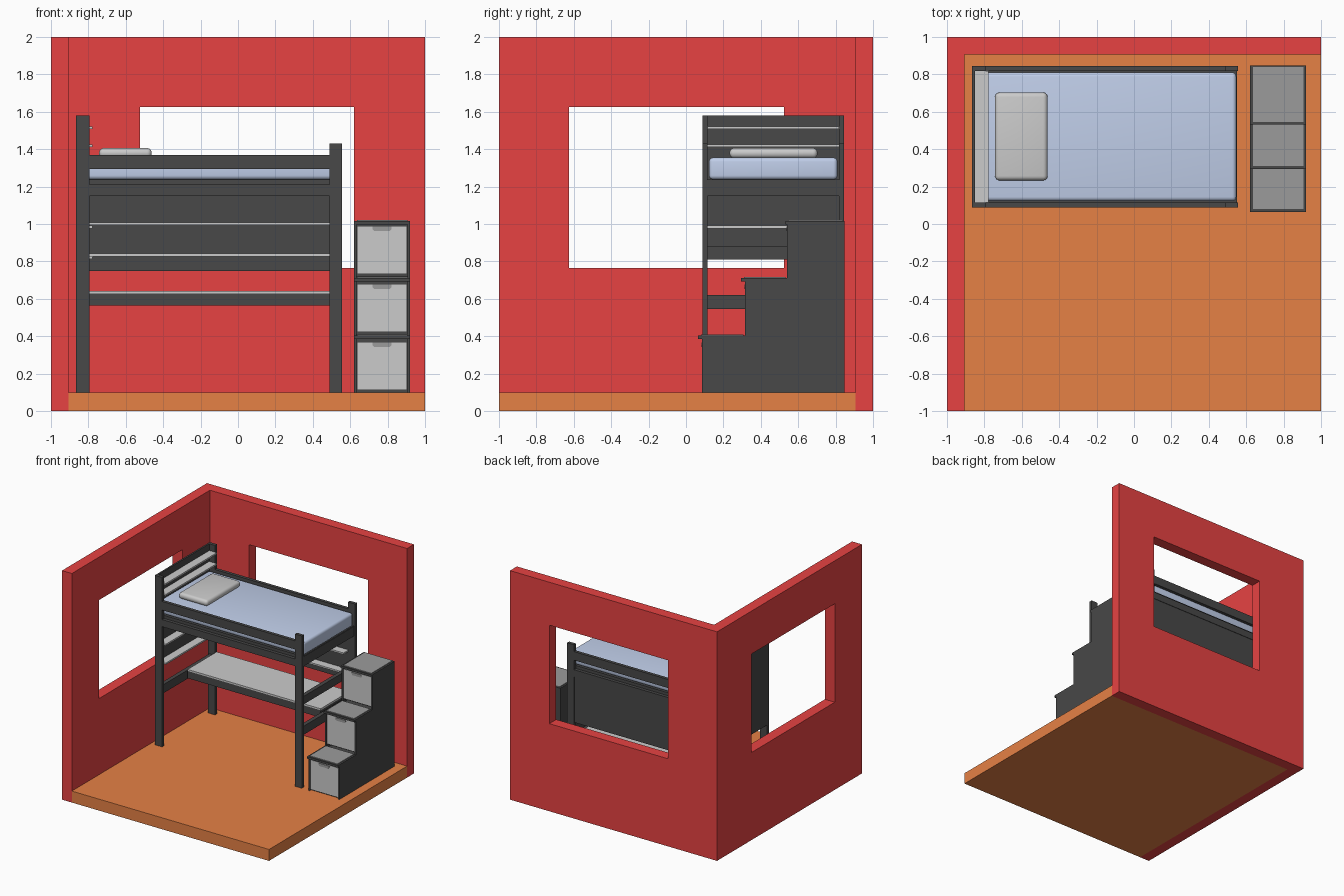
import bpy, bmesh

if "Cube" in bpy.data.objects:
    bpy.data.objects.remove(bpy.data.objects["Cube"])


def material(name, r, g, b):
    m = bpy.data.materials.new(name)
    m.diffuse_color = (r, g, b, 1)
    m.use_nodes = True
    m.node_tree.nodes["Principled BSDF"].inputs["Base Color"].default_value = m.diffuse_color
    return m


RED = material("wall_red", 0.8, 0.055, 0.055)
ORANGE = material("floor_orange", 0.79, 0.22, 0.06)
DARK = material("dark_frame", 0.065, 0.065, 0.065)
LIGHT = material("light_grey", 0.59, 0.59, 0.59)
MID = material("tread_grey", 0.33, 0.33, 0.33)
BLUE = material("bedding_blue", 0.53, 0.62, 0.82)


def prism(name, pts, axis, lo, hi, mat):
    """Extrude a 2D outline along x (points y,z), y (points x,z) or z (points x,y)."""
    place = {"x": lambda a, b: (lo, a, b),
             "y": lambda a, b: (a, lo, b),
             "z": lambda a, b: (a, b, lo)}[axis]
    bm = bmesh.new()
    face = bm.faces.new([bm.verts.new(place(a, b)) for a, b in pts])
    new = bmesh.ops.extrude_face_region(bm, geom=[face])["geom"]
    d = hi - lo
    bmesh.ops.translate(bm, verts=[v for v in new if isinstance(v, bmesh.types.BMVert)],
                        vec=(d * (axis == "x"), d * (axis == "y"), d * (axis == "z")))
    bmesh.ops.recalc_face_normals(bm, faces=bm.faces)
    me = bpy.data.meshes.new(name)
    bm.to_mesh(me)
    bm.free()
    ob = bpy.data.objects.new(name, me)
    bpy.context.collection.objects.link(ob)
    if mat:
        me.materials.append(mat)
    return ob


def box(name, x, y, z, mat):
    return prism(name, [(x[0], y[0]), (x[1], y[0]), (x[1], y[1]), (x[0], y[1])],
                 "z", z[0], z[1], mat)


def activate(ob):
    bpy.ops.object.select_all(action="DESELECT")
    ob.select_set(True)
    bpy.context.view_layer.objects.active = ob


def soften(ob, width, segments=4):
    mod = ob.modifiers.new("rounded", "BEVEL")
    mod.width, mod.segments = width, segments
    activate(ob)
    bpy.ops.object.modifier_apply(modifier=mod.name)
    bpy.ops.object.shade_smooth_by_angle()


# Room: L-shaped walls with two window openings, and floor
walls = prism("walls", [(-1, -1), (-.905, -1), (-.905, .905), (1, .905), (1, 1), (-1, 1)],
              "z", 0, 2, RED)
for wx, wy in (((-.525, .62), (.8, 1.1)), ((-1.1, -.8), (-.625, .525))):
    cutter = box("window_cutter", wx, wy, (.765, 1.625), RED)
    cutter.hide_render = True
    mod = walls.modifiers.new("window", "BOOLEAN")
    mod.operation, mod.solver, mod.object = "DIFFERENCE", "EXACT", cutter
    activate(walls)
    bpy.ops.object.modifier_apply(modifier=mod.name)
    bpy.data.objects.remove(cutter)
box("floor", (-.905, 1), (-1, .905), (0, .1), ORANGE)

# Bed frame: posts, side rails and guards on both long sides
XL, XR = -.795, .49
for side, y in (("front", (.087, .115)), ("back", (.818, .846))):
    box(side + "_head_post", (-.865, XL), y, (.1, 1.58), DARK)
    box(side + "_foot_post", (XR, .556), y, (.1, 1.43), DARK)
    box(side + "_side_rail", (XL, XR), y, (1.15, 1.212), DARK)
    box(side + "_guard_rail", (XL, XR), y, (1.295, 1.37), DARK)
box("bed_base", (-.85, .545), (.115, .818), (1.205, 1.238), DARK)
box("foot_rail", (.51, .55), (.115, .818), (1.15, 1.235), DARK)
box("foot_upper_bar", (.505, .54), (.115, .818), (.81, .88), DARK)
for end, x in (("head", (-.85, -.815)), ("foot", (.505, .54))):
    box(end + "_lower_bar", x, (.115, .818), (.545, .62), DARK)

# Headboard panel with narrow shelves, above and below the bed
box("head_panel", (-.865, -.85), (.115, .818), (.812, 1.58), DARK)
for z in (.812, .977, 1.412, 1.507):
    box("head_shelf", (-.85, -.778), (.115, .818), (z, z + .014), LIGHT)

# Back panel, its shelves and the desk
box("back_panel", (XL, XR), (.825, .842), (.75, 1.15), DARK)
for z in (.827, .995):
    box("back_shelf", (XL, XR), (.755, .825), (z, z + .014), LIGHT)
box("desk_body", (XL, XR), (.44, .842), (.565, .628), DARK)
box("desk_top", (XL, XR), (.44, .842), (.628, .642), LIGHT)

# Bedding
soften(box("mattress", (-.848, .547), (.123, .81), (1.238, 1.355), BLUE), .022)
soften(box("pillow", (-.743, -.462), (.233, .703), (1.352, 1.406), LIGHT), .024)

# Storage stairs: stepped sides, treads and drawers
SX0, SX1, T = .62, .92, .014
outline = [(.085, .1), (.848, .1), (.848, 1.005), (.54, 1.005), (.54, .695),
           (.315, .695), (.315, .385), (.085, .385)]
for x in (SX0, SX1 - T):
    prism("stair_side", outline, "x", x, x + T, DARK)
box("stair_back", (SX0 + T, SX1 - T), (.834, .848), (.1, 1.0), DARK)
for i, (y0, y1) in enumerate(((.085, .315), (.315, .54), (.54, .848))):
    z = .1 + .31 * i
    top = (.403, .711, 1.016)[i]
    front = y0 - (.02 if i < 2 else .008)
    box("stair_tread", (SX0, SX1), (front, y1), (top - .018, top), DARK)
    box("tread_pad", (SX0 + .015, SX1 - .015), (front + .014, y1 - .008), (top, top + .006), MID)
    # drawer carcass, drawer front and rounded pull
    box("drawer_carcass", (SX0 + T, SX1 - T), (y0 + .02, .834), (z, top - .018), DARK)
    box("drawer_front", (SX0 + T + .003, SX1 - T - .003), (y0 + .003, y0 + .02),
        (z + .012, z + .27), LIGHT)
    zt = z + .266
    prism("drawer_pull", [(.72, zt), (.72, zt - .014), (.73, zt - .024), (.81, zt - .024),
                          (.82, zt - .014), (.82, zt)], "y", y0 - .003, y0 + .003, MID)
